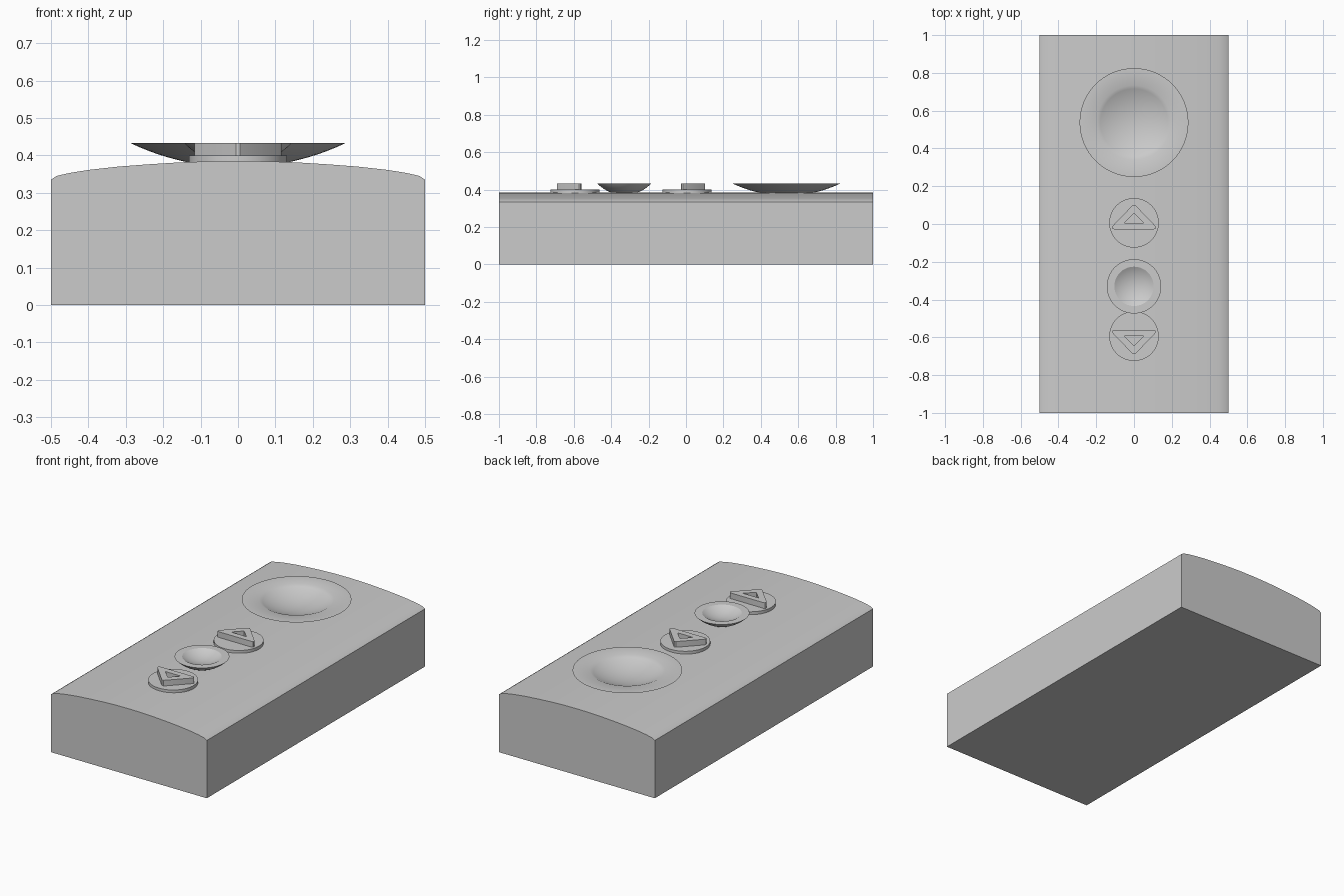
import bpy, bmesh, math
from mathutils import Vector, Matrix

cube = bpy.data.objects.get("Cube")
if cube:
    bpy.data.objects.remove(cube, do_unlink=True)

grey = bpy.data.materials.new("plain grey")
grey.use_nodes = True
COLOUR = (0.6, 0.6, 0.6, 1)
grey.diffuse_color = COLOUR
grey.node_tree.nodes["Principled BSDF"].inputs["Base Color"].default_value = COLOUR

RIM_Z = 0.433     # shared top height of every control
BASE_Z = 0.37     # buttons start just inside the casing


def finish(obj):
    """Give an object the material and smooth shading with sharp edges."""
    obj.data.materials.clear()
    obj.data.materials.append(grey)
    bpy.ops.object.select_all(action="DESELECT")
    obj.select_set(True)
    bpy.context.view_layer.objects.active = obj
    if obj.type == "CURVE":
        bpy.ops.object.convert(target="MESH")
        obj = bpy.context.object
    bpy.ops.object.shade_smooth_by_angle(angle=math.radians(28))
    return obj


def add_mesh(name, bm, location=(0, 0, 0)):
    bmesh.ops.recalc_face_normals(bm, faces=bm.faces)
    mesh = bpy.data.meshes.new(name)
    bm.to_mesh(mesh)
    bm.free()
    obj = bpy.data.objects.new(name, mesh)
    obj.location = location
    bpy.context.collection.objects.link(obj)
    return finish(obj)


def casing():
    """Long block with a gently crowned top, extruded along y."""
    half = [(0.5, 0), (0.5, 0.335), (0.485, 0.345), (0.45, 0.353), (0.4, 0.361),
            (0.32, 0.370), (0.24, 0.376), (0.16, 0.381), (0.08, 0.384)]
    outline = half + [(0, 0.385)] + [(-x, z) for x, z in reversed(half)]
    bm = bmesh.new()
    face = bm.faces.new([bm.verts.new((x, -1, z)) for x, z in outline])
    new = bmesh.ops.extrude_face_region(bm, geom=[face])["geom"]
    verts = [g for g in new if isinstance(g, bmesh.types.BMVert)]
    bmesh.ops.translate(bm, verts=verts, vec=(0, 2, 0))
    add_mesh("casing", bm)


def cap_arc(radius, depth, steps):
    """Points of a spherical cap from its lowest point out to its rim."""
    ball = (radius ** 2 + depth ** 2) / (2 * depth)
    end = math.asin(radius / ball)
    return [(ball * math.sin(end * i / steps),
             ball * (1 - math.cos(end * i / steps)) - depth) for i in range(steps + 1)]


def dish(name, y, radius, depth, bowl_radius, bowl_depth):
    """Lens-bottomed knob with a flat rim and a hollow, turned about z."""
    profile = cap_arc(radius, depth, 12) + cap_arc(bowl_radius, bowl_depth, 10)[::-1]
    bm = bmesh.new()
    verts = [bm.verts.new((r, 0, z)) for r, z in profile]
    edges = [bm.edges.new(pair) for pair in zip(verts, verts[1:])]
    bmesh.ops.spin(bm, geom=verts + edges, cent=(0, 0, 0), axis=(0, 0, 1),
                   angle=math.tau, steps=64, use_duplicate=False)
    bmesh.ops.remove_doubles(bm, verts=bm.verts, dist=0.0002)
    add_mesh(name, bm, (0, y, RIM_Z))


def arrow_button(name, y, direction):
    """Round plate carrying a raised, hollow triangle."""
    top = 0.4
    bm = bmesh.new()
    bmesh.ops.create_cone(bm, cap_ends=True, segments=64, radius1=0.131, radius2=0.131,
                          depth=top - BASE_Z,
                          matrix=Matrix.Translation((0, y, (top + BASE_Z) / 2)))
    add_mesh(name + "_plate", bm)

    right = [(0.104, -0.034), (0.113, -0.031), (0.116, -0.023), (0.111, -0.014),
             (0.01, 0.091), (0.005, 0.095)]
    outer = right + [(-x, v) for x, v in reversed(right)]
    inner = [(-0.05, 0), (0.05, 0), (0, 0.05)]
    curve = bpy.data.curves.new(name + "_arrow", "CURVE")
    curve.dimensions = "2D"
    curve.fill_mode = "BOTH"
    curve.extrude = (RIM_Z - top) / 2 + 0.001
    for loop in (outer, inner):
        spline = curve.splines.new("POLY")
        spline.points.add(len(loop) - 1)
        for point, (x, v) in zip(spline.points, loop):
            point.co = (x, v * direction, 0, 1)
        spline.use_cyclic_u = True
    arrow = bpy.data.objects.new(name + "_arrow", curve)
    arrow.location = (0, y, RIM_Z - curve.extrude)
    bpy.context.collection.objects.link(arrow)
    finish(arrow)


casing()
dish("large_dish", 0.537, 0.288, 0.065, 0.197, 0.046)
dish("small_dish", -0.33, 0.144, 0.061, 0.104, 0.029)
arrow_button("up_button", 0.006, 1)
arrow_button("down_button", -0.594, -1)
